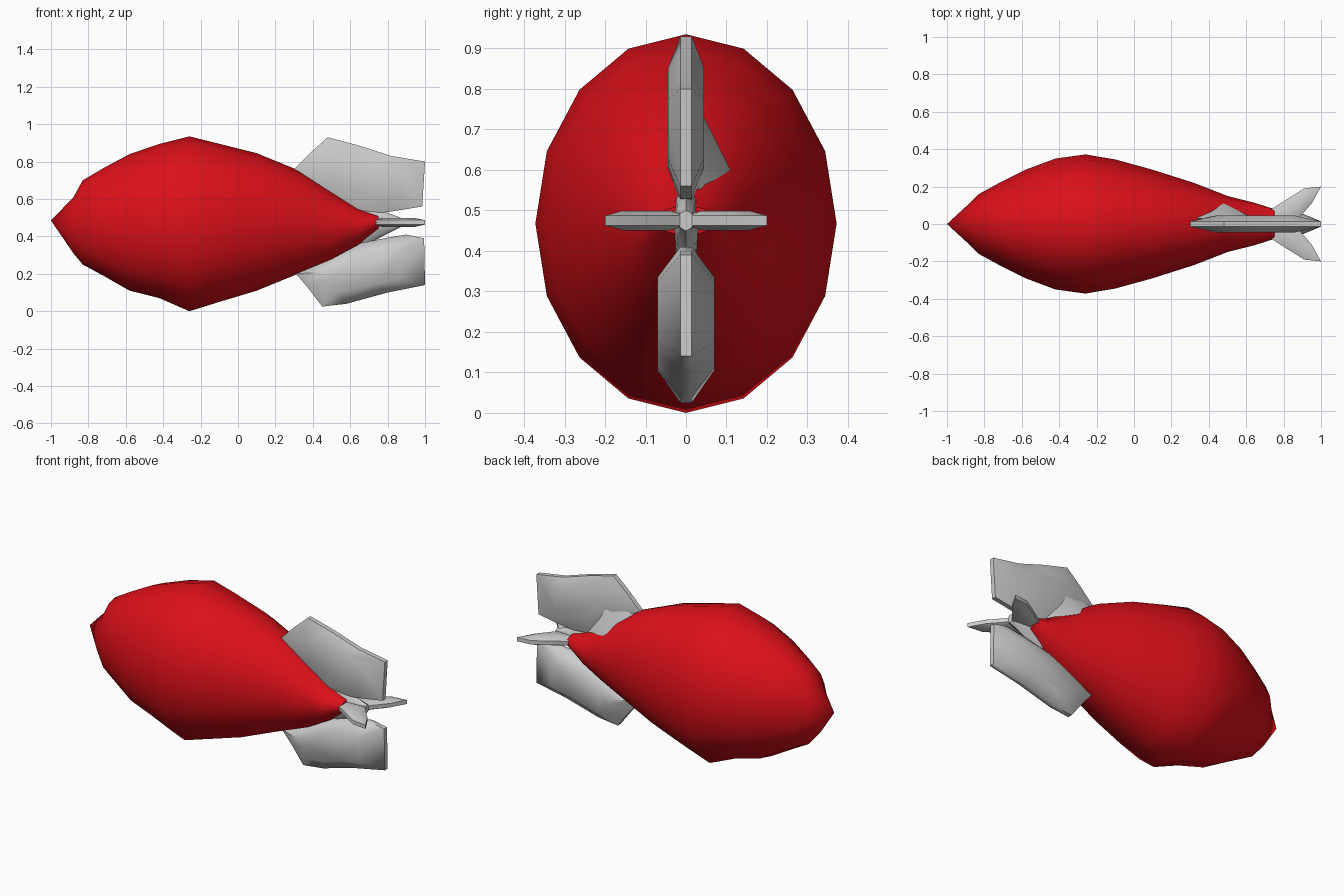
import bpy, bmesh, math
from mathutils import Vector

if "Cube" in bpy.data.objects:
    bpy.data.objects.remove(bpy.data.objects["Cube"])

red = bpy.data.materials.new("red")
red.diffuse_color = (0.72, 0.005, 0.01, 1)
red.use_nodes = True
red.node_tree.nodes["Principled BSDF"].inputs["Base Color"].default_value = red.diffuse_color


def finish(name, bm, mat=None, angle=40):
    bmesh.ops.recalc_face_normals(bm, faces=bm.faces[:])
    me = bpy.data.meshes.new(name)
    bm.to_mesh(me)
    bm.free()
    for p in me.polygons:
        p.use_smooth = True
    me.set_sharp_from_angle(angle=math.radians(angle))
    ob = bpy.data.objects.new(name, me)
    bpy.context.collection.objects.link(ob)
    if mat:
        me.materials.append(mat)
    return ob


def skin(bm, rings, cap_start=True, cap_end=True):
    n = len(rings[0])
    for a, b in zip(rings, rings[1:]):
        for i in range(n):
            j = (i + 1) % n
            bm.faces.new((a[i], a[j], b[j], b[i]))
    if cap_start:
        bm.faces.new(rings[0])
    if cap_end:
        bm.faces.new(rings[-1])


def loft(name, stations, sides, mat=None, nose=None):
    """Elliptical rings given as (x, bottom z, top z, half width)."""
    bm = bmesh.new()
    rings = []
    for x, zb, zt, w in stations:
        zc, h = (zb + zt) / 2, (zt - zb) / 2
        rings.append([bm.verts.new((x, w * math.cos(t), zc + h * math.sin(t)))
                      for t in (2 * math.pi * i / sides for i in range(sides))])
    skin(bm, rings, cap_start=nose is None)
    if nose:
        tip = bm.verts.new(nose)
        for i in range(sides):
            bm.faces.new((tip, rings[0][i], rings[0][(i + 1) % sides]))
    return finish(name, bm, mat)


def fin(name, outline, thick, edge=0.014, inset=0.6, plane="xz", level=0.0):
    """Padded plate: thin rim rising to a thicker middle on both sides."""
    bm = bmesh.new()
    c = sum((Vector(p) for p in outline), Vector((0, 0))) / len(outline)
    rings = []
    for off, s in ((-thick, inset), (-edge, 1), (edge, 1), (thick, inset)):
        ring = []
        for p in outline:
            q = c + (Vector(p) - c) * s
            co = (q.x, off, q.y) if plane == "xz" else (q.x, q.y, level + off)
            ring.append(bm.verts.new(co))
        rings.append(ring)
    skin(bm, rings)
    return finish(name, bm, angle=50)


# Main hull
loft("body", [
    (-0.88, 0.31, 0.61, 0.11), (-0.83, 0.25, 0.70, 0.16), (-0.72, 0.19, 0.765, 0.22),
    (-0.58, 0.11, 0.84, 0.29), (-0.42, 0.07, 0.895, 0.35), (-0.26, 0.0, 0.935, 0.372),
    (-0.10, 0.05, 0.895, 0.345), (0.10, 0.11, 0.845, 0.29), (0.32, 0.20, 0.755, 0.22),
    (0.50, 0.27, 0.64, 0.15), (0.64, 0.35, 0.55, 0.115), (0.75, 0.44, 0.51, 0.08),
], 16, red, nose=(-1.0, 0, 0.485))

# Grey tail core joining the fins
loft("tail_core", [(0.58, 0.32, 0.58, 0.03), (0.68, 0.35, 0.56, 0.035),
                   (0.79, 0.41, 0.53, 0.03), (0.87, 0.45, 0.50, 0.02)], 8)

# Upper and lower fins
fin("upper_fin", [(0.30, 0.76), (0.39, 0.85), (0.48, 0.93), (0.65, 0.885), (0.82, 0.83),
                  (1.0, 0.80), (0.985, 0.56), (0.80, 0.53), (0.62, 0.52), (0.42, 0.66)], 0.045)
fin("lower_fin", [(0.31, 0.20), (0.37, 0.13), (0.45, 0.025), (0.58, 0.04), (0.80, 0.10),
                  (1.0, 0.14), (0.995, 0.39), (0.90, 0.41), (0.78, 0.39), (0.64, 0.36),
                  (0.46, 0.28)], 0.07)

# Flare at the root of the upper fin
bm = bmesh.new()
for co in ((0.32, 0.03, 0.74), (0.48, 0.11, 0.60), (0.64, 0.03, 0.55),
           (0.52, 0.03, 0.76), (0.50, 0.0, 0.55)):
    bm.verts.new(co)
bmesh.ops.convex_hull(bm, input=bm.verts[:])
finish("upper_fin_root", bm)

# Small side fins, mirrored
for side, label in ((1, "back"), (-1, "front")):
    pts = [(0.72, 0.0), (0.735, 0.08), (0.83, 0.14), (0.91, 0.19), (1.0, 0.20),
           (0.95, 0.11), (0.88, 0.03), (0.86, 0.0)]
    fin(label + "_side_fin", [(x, y * side) for x, y in pts], 0.024,
        edge=0.012, plane="xy", level=0.475)
